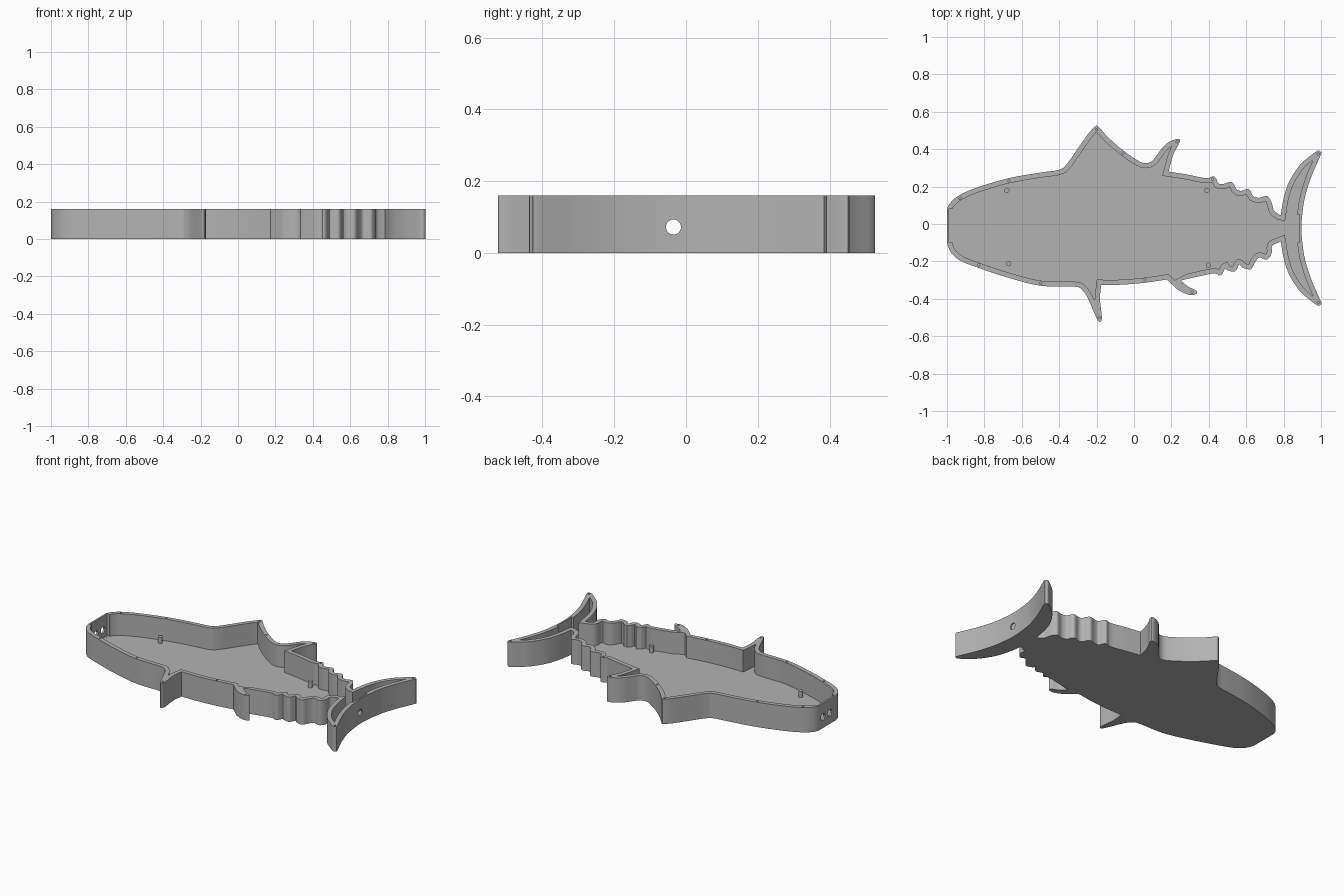
import bpy
import bmesh
from math import pi
from mathutils import Vector, Matrix
from mathutils.geometry import intersect_point_line, tessellate_polygon

if "Cube" in bpy.data.objects:
    bpy.data.objects.remove(bpy.data.objects["Cube"])

HEIGHT, FLOOR, WALL = 0.16, 0.02, 0.027

grey = bpy.data.materials.new("plain grey")
grey.use_nodes = True
grey.diffuse_color = (0.45, 0.45, 0.45, 1)
grey.node_tree.nodes["Principled BSDF"].inputs["Base Color"].default_value = grey.diffuse_color


def smooth_path(points, steps=5):
    """Catmull-Rom curve through the points, without the last one."""
    p = [Vector(q) for q in points]
    p = [2 * p[0] - p[1]] + p + [2 * p[-1] - p[-2]]
    out = []
    for a, b, c, d in zip(p, p[1:], p[2:], p[3:]):
        for i in range(steps):
            t = i / steps
            out.append(0.5 * (2 * b + (c - a) * t + (2 * a - 5 * b + 4 * c - d) * t * t
                              + (3 * b - a - 3 * c + d) * t ** 3))
    return out


def finlets(crests, side):
    """Row of small scallops along the back or belly."""
    return [(x + dx, y + side * dy) for x, y in crests
            for dx, dy in ((-0.035, -0.01), (0, 0), (0.018, -0.01), (0.032, -0.038))]


# Outline sections, clockwise from the top of the nose
back = [(-1, 0.08), (-0.985, 0.11), (-0.94, 0.15), (-0.84, 0.195), (-0.67, 0.245), (-0.5, 0.275),
        (-0.4, 0.29), (-0.36, 0.32), (-0.31, 0.39), (-0.25, 0.475), (-0.21, 0.52), (-0.19, 0.52),
        (-0.14, 0.465), (-0.06, 0.395), (0.02, 0.34), (0.06, 0.325), (0.1, 0.34), (0.15, 0.405),
        (0.19, 0.44), (0.235, 0.455), (0.245, 0.44), (0.21, 0.37), (0.185, 0.28)]
upper_finlets = ([(0.185, 0.28), (0.28, 0.265)]
                 + finlets([(0.42, 0.255), (0.515, 0.225), (0.605, 0.187), (0.705, 0.15)], 1)
                 + [(0.75, 0.07), (0.785, 0.045)])
TAIL_Y = -0.022
half_tail = [(0.785, 0.07), (0.80, 0.16), (0.83, 0.25), (0.885, 0.335), (0.935, 0.38), (0.98, 0.413),
             (0.998, 0.408), (0.998, 0.39), (0.95, 0.28), (0.915, 0.17), (0.9, 0.075), (0.895, 0)]
tail = [(x, TAIL_Y + y) for x, y in half_tail]
tail += [(x, TAIL_Y - y) for x, y in half_tail[-2::-1]]
lower_finlets = ([(0.785, -0.095), (0.74, -0.115)]
                 + finlets([(0.455, -0.275), (0.53, -0.255), (0.615, -0.243), (0.705, -0.19)], -1)[::-1]
                 + [(0.25, -0.302)])
anal_fin = [(0.25, -0.302), (0.29, -0.335), (0.33, -0.355), (0.335, -0.372), (0.3, -0.38),
            (0.24, -0.355), (0.2, -0.32), (0.175, -0.297)]
belly = [(0.175, -0.297), (0.05, -0.315), (-0.08, -0.325), (-0.175, -0.325)]
pelvic_fin = [(-0.175, -0.325), (-0.182, -0.4), (-0.172, -0.505), (-0.19, -0.52), (-0.215, -0.47),
              (-0.25, -0.39), (-0.28, -0.35), (-0.32, -0.335), (-0.5, -0.33), (-0.68, -0.285),
              (-0.83, -0.235), (-0.93, -0.195), (-0.98, -0.15), (-1, -0.1)]
nose = [(-1, -0.1), (-1, 0.08)]

outline = []
for section in (back, upper_finlets, tail, lower_finlets, anal_fin, belly, pelvic_fin):
    outline += smooth_path(section)
outline.append(Vector(nose[0]))
if (outline[0] - outline[-1]).length < 1e-4:
    outline.pop()


def gap_to_outline(p):
    best = 9
    for a, b in zip(outline, outline[1:] + outline[:1]):
        q, t = intersect_point_line(p, a, b)
        q = a.lerp(b, min(max(t, 0), 1))
        best = min(best, (p - q.to_2d()).length)
    return best


def inset(distance):
    """Inward offset, dropping points that fall too near another wall."""
    out = []
    for i, p in enumerate(outline):
        a = (p - outline[i - 1]).normalized()
        b = (outline[(i + 1) % len(outline)] - p).normalized()
        na, nb = Vector((a.y, -a.x)), Vector((b.y, -b.x))
        n = na + nb
        if n.length < 1e-3:
            continue
        n.normalize()
        q = p + n * distance / max(n.dot(na), 0.33)
        if gap_to_outline(q) > distance * 0.95:
            out.append(q)
    return out


def add_mesh(name, bm):
    bmesh.ops.recalc_face_normals(bm, faces=bm.faces)
    mesh = bpy.data.meshes.new(name)
    bm.to_mesh(mesh)
    bm.free()
    mesh.materials.append(grey)
    ob = bpy.data.objects.new(name, mesh)
    bpy.context.collection.objects.link(ob)
    return ob


def cylinder(bm, centre, radius, depth, axis="Z", sides=16):
    turn = Matrix.Rotation(pi / 2, 4, "Y") if axis == "X" else Matrix()
    bmesh.ops.create_cone(bm, cap_ends=True, segments=sides, radius1=radius, radius2=radius,
                          depth=depth, matrix=Matrix.Translation(centre) @ turn)


def box(bm, low, high):
    low, high = Vector(low), Vector(high)
    bmesh.ops.create_cube(bm, size=1, matrix=Matrix.Translation((low + high) / 2)
                          @ Matrix.Diagonal((high - low).to_4d()))


# Tray: base, outer wall, rim, inner wall and floor in one closed shell
inner = inset(WALL)
bm = bmesh.new()


def ring(points, z):
    return [bm.verts.new((p.x, p.y, z)) for p in points]


def fill(*rings):
    verts = [v for r in rings for v in r]
    for tri in tessellate_polygon([[v.co.xy.to_3d() for v in r] for r in rings]):
        if len(set(tri)) == 3:
            bm.faces.new([verts[i] for i in tri])


def wall(low, high):
    for i in range(len(low)):
        bm.faces.new((low[i - 1], low[i], high[i], high[i - 1]))


base, rim_out = ring(outline, 0), ring(outline, HEIGHT)
floor, rim_in = ring(inner, FLOOR), ring(inner, HEIGHT)
fill(base)
fill(floor)
fill(rim_out, rim_in)
wall(base, rim_out)
wall(floor, rim_in)
tray = add_mesh("fish_tray", bm)

# Thinned wall pockets at the nose and the tail
pockets = bmesh.new()
box(pockets, (-0.988, -0.1, FLOOR + 0.001), (-0.95, 0.08, 0.3))
box(pockets, (0.85, -0.1, FLOOR + 0.001), (0.886, 0.05, 0.3))

# Cable holes through the nose and tail, and pin holes in the rim
holes = bmesh.new()
for x, y in ((-1, -0.035), (-1, 0.035), (0.89, -0.035)):
    cylinder(holes, (x, y, 0.072), 0.021, 0.1, "X", 24)
for x, y in ((-0.93, 0.138), (-0.67, 0.231), (-0.2, 0.505), (-0.06, 0.378), (0.23, 0.44), (0.42, 0.24),
             (0.985, 0.375), (0.985, -0.42), (-0.83, -0.22), (-0.5, -0.316), (-0.186, -0.5),
             (0.06, -0.3), (0.31, -0.365)):
    cylinder(holes, (x, y, HEIGHT), 0.006, 0.06, sides=10)

for name, cutter_bm in (("pocket_cutter", pockets), ("hole_cutter", holes)):
    cutter = add_mesh(name, cutter_bm)
    cutter.hide_render = True
    mod = tray.modifiers.new(name, "BOOLEAN")
    mod.operation, mod.solver, mod.object = "DIFFERENCE", "EXACT", cutter
    bpy.context.view_layer.objects.active = tray
    bpy.ops.object.modifier_apply(modifier=name)
    bpy.data.objects.remove(cutter)

# Four mounting posts on the floor
bm = bmesh.new()
for x, y in ((-0.68, 0.18), (0.39, 0.18), (-0.67, -0.212), (0.398, -0.22)):
    cylinder(bm, (x, y, FLOOR + 0.019), 0.014, 0.04)
posts = add_mesh("mounting_posts", bm)

bpy.ops.object.select_all(action="DESELECT")
for ob in (tray, posts):
    ob.select_set(True)
bpy.context.view_layer.objects.active = tray
bpy.ops.object.shade_smooth_by_angle(angle=pi / 6)
